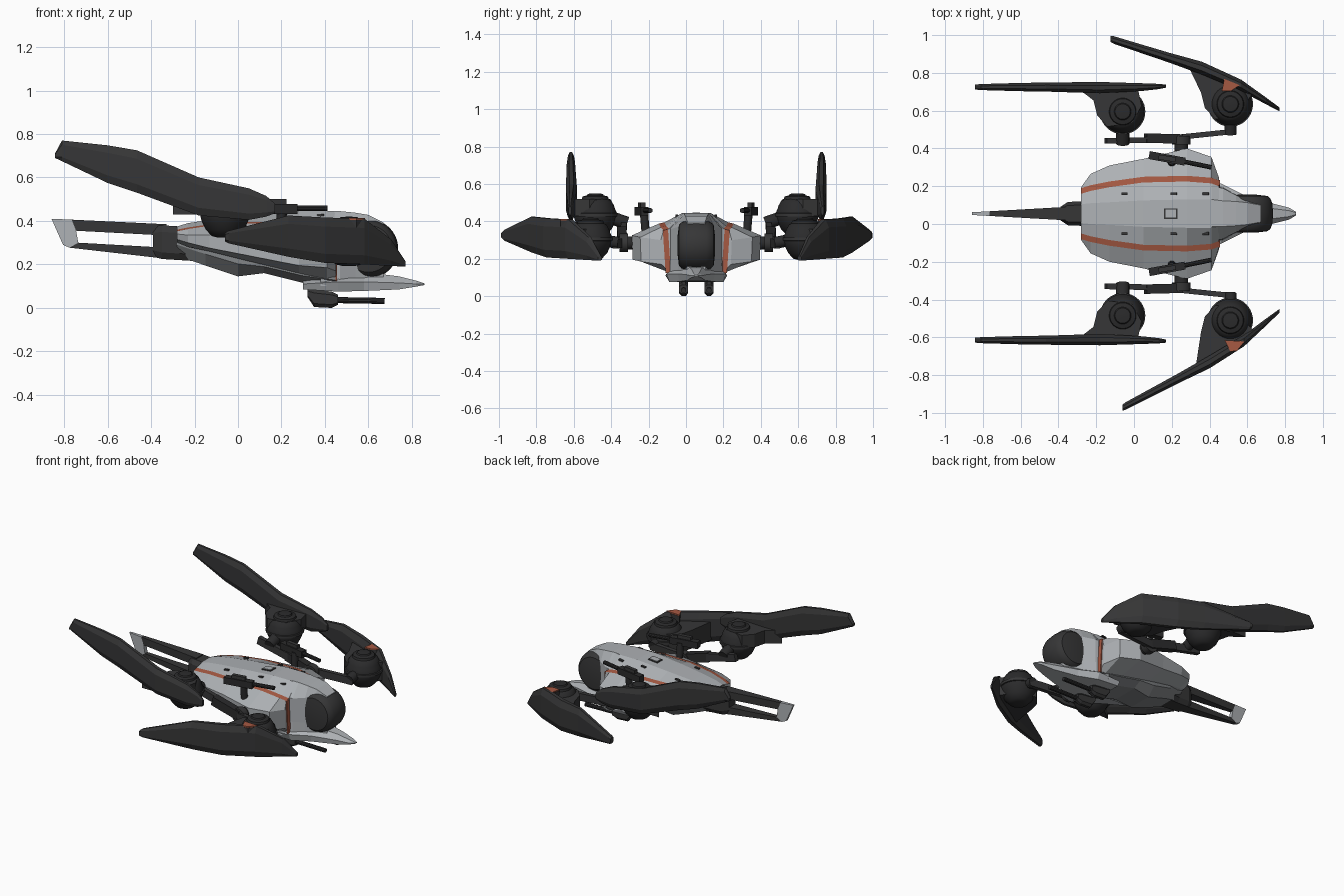
import bpy, bmesh, math
from mathutils import Vector, Matrix

if "Cube" in bpy.data.objects:
    bpy.data.objects.remove(bpy.data.objects["Cube"])

C = 0.055  # y of the ship's centre plane

def material(name, r, g, b):
    m = bpy.data.materials.new(name)
    m.diffuse_color = (r, g, b, 1)
    m.use_nodes = True
    m.node_tree.nodes["Principled BSDF"].inputs["Base Color"].default_value = m.diffuse_color
    return m

GREY = material("hull grey", 0.42, 0.44, 0.46)
BELLY = material("belly grey", 0.22, 0.23, 0.24)
DARK = material("dark armour", 0.037, 0.037, 0.038)
BLACK = material("gunmetal", 0.024, 0.024, 0.025)
ORANGE = material("orange trim", 0.38, 0.10, 0.055)

def finish(name, bm, mats, smooth=False):
    bmesh.ops.recalc_face_normals(bm, faces=bm.faces)
    me = bpy.data.meshes.new(name)
    bm.to_mesh(me)
    bm.free()
    for m in mats:
        me.materials.append(m)
    ob = bpy.data.objects.new(name, me)
    bpy.context.collection.objects.link(ob)
    if smooth:
        bpy.ops.object.select_all(action='DESELECT')
        ob.select_set(True)
        bpy.context.view_layer.objects.active = ob
        bpy.ops.object.shade_smooth_by_angle(angle=math.radians(35))
    return ob

def loft(name, rings, mats, rule=lambda j: 0):
    """Skin closed rings of points; rule gives the material of strip j."""
    bm = bmesh.new()
    vs = [[bm.verts.new(p) for p in r] for r in rings]
    n = len(rings[0])
    for a, b in zip(vs, vs[1:]):
        for j in range(n):
            k = (j + 1) % n
            bm.faces.new((a[j], a[k], b[k], b[j])).material_index = rule(j)
    bm.faces.new(vs[0])
    bm.faces.new(vs[-1])
    return finish(name, bm, mats)

def sym(x, half):
    """Mirror a half section [(h, z)...] into a full ring."""
    return [(x, C + h, z) for h, z in half] + [(x, C - h, z) for h, z in reversed(half)]

def bar(name, p, q, w, h, mat):
    p, q = Vector(p), Vector(q)
    d = q - p
    bm = bmesh.new()
    bmesh.ops.create_cube(bm, size=1, matrix=Matrix.Translation((p + q) / 2)
        @ d.to_track_quat('X', 'Z').to_matrix().to_4x4() @ Matrix.Diagonal((d.length, w, h, 1)))
    return finish(name, bm, [mat])

def rod(name, p, q, r, mat, r2=None, segs=16):
    p, q = Vector(p), Vector(q)
    d = q - p
    bm = bmesh.new()
    bmesh.ops.create_cone(bm, cap_ends=True, segments=segs, radius1=r, radius2=r2 or r, depth=d.length,
        matrix=Matrix.Translation((p + q) / 2) @ d.to_track_quat('Z', 'Y').to_matrix().to_4x4())
    return finish(name, bm, [mat], True)

def prism(name, poly, z0, z1, mat):
    return loft(name, [[(x, y, z) for x, y in poly] for z in (z0, z1)], [mat])

def lathe(name, profile, centre, axis, mat, segs=40):
    """Spin (radius, height) points about the y or z axis."""
    bm = bmesh.new()
    rings = []
    for r, h in profile:
        ring = []
        for i in range(segs):
            a = 2 * math.pi * i / segs
            u, v = r * math.cos(a), r * math.sin(a)
            ring.append(bm.verts.new(Vector(centre) + Vector((u, v, h) if axis == 'z' else (u, h, v))))
        rings.append(ring)
    for a, b in zip(rings, rings[1:]):
        for i in range(segs):
            k = (i + 1) % segs
            bm.faces.new((a[i], a[k], b[k], b[i]))
    bm.faces.new(rings[0])
    bm.faces.new(rings[-1])
    return finish(name, bm, [mat], True)

# Main hull: crown, orange stripe, flared side panels
# (x, crown half, crown z, stripe half, stripe z, outer half, outer top z, outer bottom z, bottom z)
hull = [(-.28, .05, .375, .105, .36, .14, .34, .315, .30),
        (-.23, .055, .39, .12, .37, .21, .335, .30, .28),
        (-.13, .06, .405, .14, .385, .255, .335, .275, .26),
        (.05, .07, .425, .165, .395, .29, .335, .24, .215),
        (.28, .075, .445, .17, .395, .345, .325, .195, .16),
        (.41, .075, .445, .16, .375, .30, .315, .185, .13),
        (.45, .07, .442, .145, .36, .19, .30, .17, .12)]
loft("main_hull", [sym(x, [(wt, zt), (ws, zs), (ws + .03, zs - .007), (wo, za), (wo - .005, zb), (ws * .95, z)])
                   for x, wt, zt, ws, zs, wo, za, zb, z in hull],
     [GREY, ORANGE], lambda j: 1 if j in (1, 9) else 0)

# Belly keel
loft("belly_keel", [sym(x, [(w, zt), (w, (zt + zb) / 2), (w * .6, zb)]) for x, w, zt, zb in
     [(-.28, .07, .34, .24), (-.15, .12, .30, .195), (0, .14, .26, .145), (.12, .15, .22, .16),
      (.30, .16, .18, .115), (.45, .16, .16, .095)]], [BELLY])

# Hood over the canopy
loft("nose_hood", [sym(x, [(wt, zt), (ws, zs), (ws, .2), (wb, .10)]) for x, wt, zt, ws, zs, wb in
     [(.38, .07, .445, .15, .37, .16), (.47, .068, .445, .135, .36, .14), (.54, .064, .438, .098, .37, .10),
      (.60, .058, .428, .07, .385, .07), (.67, .045, .392, .048, .378, .05)]], [GREY])

# Beak plate
loft("nose_plate", [sym(x, [(w * .5, zt), (w, zm), (w * .9, zb)]) for x, w, zt, zm, zb in
     [(.30, .165, .13, .11, .085), (.46, .16, .17, .12, .075), (.58, .10, .165, .12, .078),
      (.74, .052, .145, .115, .085), (.82, .032, .125, .11, .098), (.857, .01, .113, .11, .105)]], [GREY])

# Round canopy with dark side windows
lathe("canopy", [(.05, -.1), (.108, -.093), (.122, -.08), (.132, -.055), (.137, 0), (.132, .055),
                 (.122, .08), (.108, .093), (.05, .1)], (.60, C, .272), 'y', DARK)

# Open tail boom, thinning towards the tip
def tail_part(name, poly, mat):
    w = lambda x: .007 + (x + .86) / .53 * .03
    loft(name, [[(x, C + s * w(x), z) for x, z in poly] for s in (-1, 1)], [mat])
tail_part("tail_top_bar", [(-.765, .406), (-.33, .385), (-.33, .333), (-.745, .355)], DARK)
tail_part("tail_bottom_bar", [(-.735, .30), (-.33, .277), (-.33, .226), (-.775, .277)], DARK)
tail_part("tail_tip", [(-.858, .41), (-.765, .406), (-.745, .355), (-.735, .30), (-.775, .277), (-.805, .29)], GREY)
loft("tail_root", [sym(x, [(w * .7, zt), (w, zt - .03), (w, zb + .03), (w * .7, zb)]) for x, w, zt, zb in
     [(-.39, .035, .375, .235), (-.35, .062, .38, .225), (-.27, .065, .375, .22), (-.16, .08, .35, .213)]], [DARK])

# Crown hatch
bar("top_hatch", (.16, C, .436), (.23, C, .442), .055, .008, DARK)
bar("top_hatch_inner", (.167, C, .441), (.223, C, .4455), .042, .005, GREY)

def ring8(x, y, t, zt, zb):
    m, h = (zt + zb) / 2, (zt - zb) / 2
    return [(x, y + a * t, m + b * h) for a, b in
            [(-.4, 1), (.4, 1), (1, .6), (1, -.6), (.4, -1), (-.4, -1), (-1, -.6), (-1, .6)]]

def lerp_path(path, s):
    for (s0, x0, y0), (s1, x1, y1) in zip(path, path[1:]):
        if s <= s1:
            f = (s - s0) / (s1 - s0)
            return x0 + f * (x1 - x0), y0 + f * (y1 - y0)

BALL = [(.03, -.112), (.06, -.105), (.088, -.075), (.105, -.04), (.113, -.015), (.113, .015), (.106, .03),
        (.100, .05), (.084, .078), (.072, .084), (.068, .098), (.045, .104), (.04, .112), (.01, .115)]
FAIRING = [(-.155, .06), (-.135, -.02), (-.08, -.08), (.05, -.06), (.10, .03)]  # round the ball

for s, side in ((1, "left"), (-1, "right")):
    P = lambda x, h, z: (x, C + s * h, z)

    # Front wing blade follows a bent plan path (each side splayed differently)
    path = ([(0, -.125, .98), (.55, .36, .825), (.75, .55, .745), (1, .77, .607)] if s > 0 else
            [(0, -.06, -.972), (.55, .40, -.73), (.73, .55, -.645), (1, .77, -.46)])
    rings = []
    for u, t, zt, zb in [(0, .016, .345, .305), (.02, .02, .355, .297), (.35, .026, .425, .235), (.55, .034, .416, .207),
                         (.77, .03, .41, .20), (.92, .018, .315, .193), (1, .01, .215, .19)]:
        x, y = lerp_path(path, u)
        rings.append(ring8(x, y, t, zt, zb))
    loft("front_wing_" + side, rings, [DARK])

    # Rear wing blade
    loft("rear_wing_" + side, [ring8(x, C + s * h, t, zt, zb) for x, h, t, zt, zb in
         [(-.842, .67, .013, .71, .69), (-.81, .67, .016, .77, .675), (-.60, .67, .022, .748, .575),
          (-.465, .67, .024, .725, .53), (-.18, .667, .03, .60, .425), (.05, .67, .02, .55, .405),
          (.13, .673, .014, .515, .42), (.17, .675, .008, .48, .435)]], [DARK])

    # Engine balls with fairings running out to the blades
    by = .635 if s > 0 else -.51
    rear_ends = (P(-.30, .665, 0)[:2], P(.02, .665, 0)[:2])
    for name, c, ends, z0, z1 in (
            ("front", Vector((.51, by, .305)), (lerp_path(path, .46), lerp_path(path, .84)), .235, .36),
            ("rear", Vector((-.06, C + s * .54, .435)), rear_ends, .43, .52)):
        lathe(f"{name}_engine_{side}", BALL, c, 'z', BLACK)
        lathe(f"{name}_engine_ring_{side}", [(.105, -.012), (.12, -.008), (.12, .008), (.105, .012)], c, 'z', DARK)
        prism(f"{name}_fairing_{side}", [ends[0]] + [(c.x + dx, c.y + s * dy) for dx, dy in FAIRING] + [ends[1]],
              z0, z1, DARK)

    # Orange flash on the front wing shoulder
    flash = ([(.478, .768), (.56, .735), (.515, .705), (.465, .705)] if s > 0 else
             [(.48, -.615), (.585, -.622), (.545, -.672), (.51, -.675)])
    prism("shoulder_block_" + side, flash, .30, .404, DARK)
    prism("shoulder_flash_" + side, flash, .405, .413, ORANGE)

    # Swing arms and hub
    rod("arm_hub_" + side, P(.25, .30, .285), P(.25, .375, .285), .035, BLACK)
    rod("arm_hub_disc_" + side, P(.25, .365, .285), P(.25, .41, .285), .05, DARK)
    bar("front_arm_" + side, P(.24, .405, .285), P(.53, .435, .28), .028, .05, DARK)
    rod("front_arm_knuckle_" + side, P(.51, .42, .285), P(.51, .50, .30), .032, BLACK)
    bar("rear_arm_" + side, P(.25, .395, .29), P(.06, .40, .345), .05, .06, BLACK)
    bar("rear_arm_tip_" + side, P(.09, .39, .34), P(-.15, .385, .40), .03, .05, DARK)
    rod("rear_arm_knuckle_" + side, P(-.06, .37, .39), P(-.06, .47, .425), .035, BLACK)

    # Dorsal gun
    rod("dorsal_gun_post_" + side, P(.2, .27, .33), P(.2, .28, .45), .022, BLACK)
    bar("dorsal_gun_body_" + side, P(.08, .31, .455), P(.27, .275, .455), .042, .045, BLACK)
    bar("dorsal_gun_sight_" + side, P(.13, .30, .485), P(.22, .285, .485), .025, .03, DARK)
    rod("dorsal_gun_barrel_" + side, P(.25, .278, .458), P(.41, .245, .458), .013, BLACK, segs=10)

    # Chin gun
    loft("chin_gun_body_" + side, [ring8(x, C + s * .068, .024, zt, zb) for x, zt, zb in
         [(.32, .085, .05), (.35, .085, .004), (.43, .075, 0), (.46, .06, .015)]], [DARK])
    rod("chin_gun_barrel_" + side, P(.45, .068, .036), P(.675, .068, .032), .014, BLACK, segs=10)

    # Orange strip down the front bulkhead, and small crown vents
    bar("bulkhead_stripe_" + side, P(.452, .165, .355), P(.452, .15, .125), .009, .028, ORANGE)
    for i, (x, z) in enumerate(((-.05, .406), (.21, .427), (.38, .424))):
        bar(f"crown_vent_{side}_{i}", P(x - .016, .105, z), P(x + .016, .105, z + .004), .014, .009, DARK)
